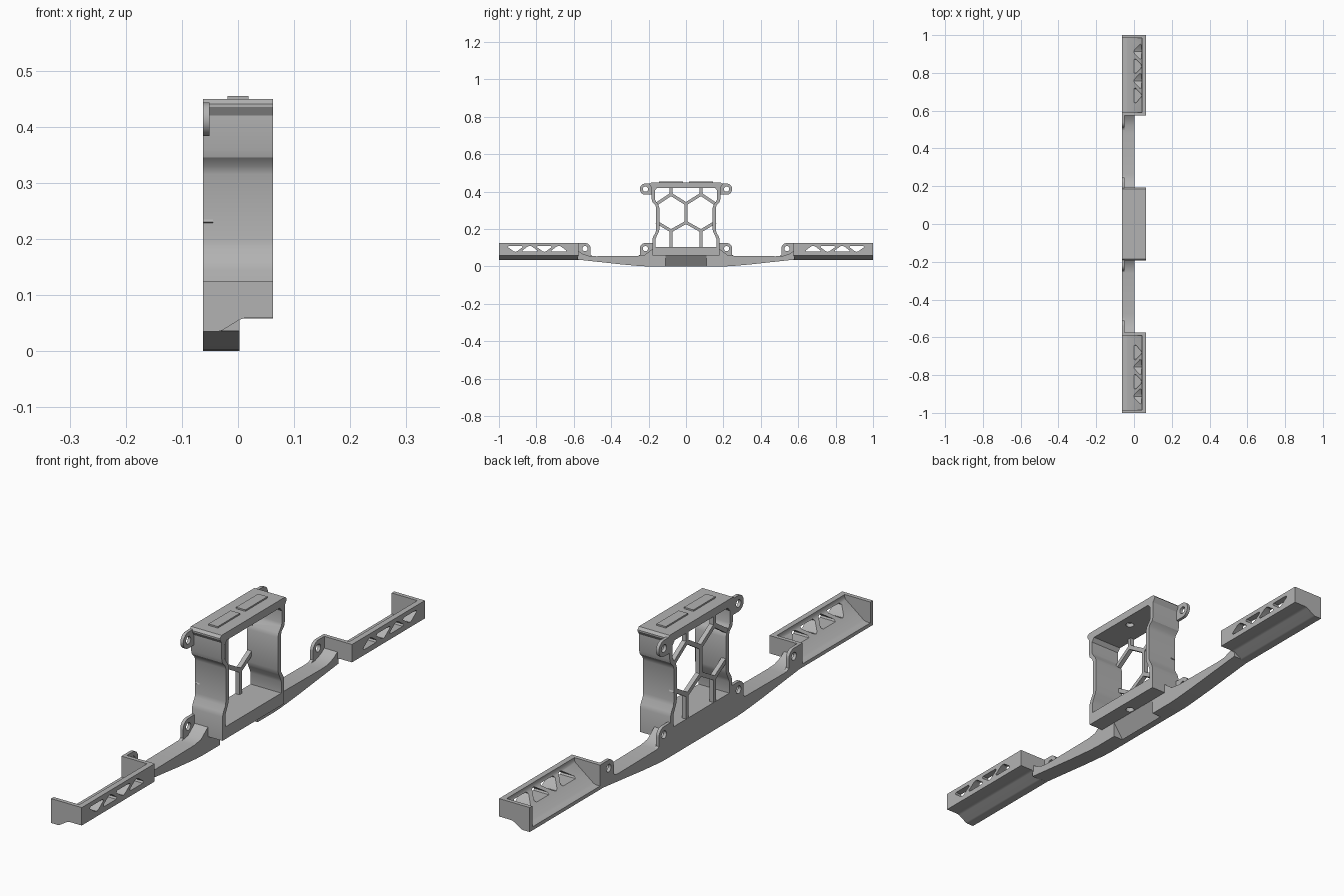
import bpy, math

cube = bpy.data.objects.get("Cube")
if cube:
    bpy.data.objects.remove(cube, do_unlink=True)

grey = bpy.data.materials.new("plain grey")
grey.use_nodes = True
grey.diffuse_color = (0.45, 0.45, 0.45, 1)
grey.node_tree.nodes["Principled BSDF"].inputs["Base Color"].default_value = grey.diffuse_color

BACK, FRONT = -0.0625, 0.0625


def prism(name, pts, axis, lo, hi):
    """Extrude a 2D outline along an axis: x takes (y,z), y takes (x,z), z takes (x,y)."""
    def place(p, t):
        c = list(p)
        c.insert("xyz".index(axis), t)
        return c
    n = len(pts)
    verts = [place(p, t) for t in (lo, hi) for p in pts]
    faces = [list(range(n)), list(range(n, 2 * n))]
    faces += [[i, (i + 1) % n, n + (i + 1) % n, n + i] for i in range(n)]
    mesh = bpy.data.meshes.new(name)
    mesh.from_pydata(verts, [], faces)
    mesh.materials.append(grey)
    ob = bpy.data.objects.new(name, mesh)
    bpy.context.collection.objects.link(ob)
    select(ob)
    bpy.ops.object.mode_set(mode='EDIT')
    bpy.ops.mesh.select_all(action='SELECT')
    bpy.ops.mesh.normals_make_consistent(inside=False)
    bpy.ops.object.mode_set(mode='OBJECT')
    return ob


def select(ob):
    bpy.ops.object.select_all(action='DESELECT')
    ob.select_set(True)
    bpy.context.view_layer.objects.active = ob


def cut(ob, cutter):
    mod = ob.modifiers.new("cut", 'BOOLEAN')
    mod.operation, mod.solver, mod.object = 'DIFFERENCE', 'EXACT', cutter
    select(ob)
    bpy.ops.object.modifier_apply(modifier=mod.name)
    bpy.data.objects.remove(cutter, do_unlink=True)


def finish(ob, mirror=False):
    if mirror:
        mod = ob.modifiers.new("mirror", 'MIRROR')
        mod.use_axis = (False, True, False)
        mod.use_mirror_merge = False
    select(ob)
    bpy.ops.object.shade_smooth_by_angle(angle=math.radians(30))


def arc(cx, cy, r, a0, a1, n):
    angles = [math.radians(a0 + (a1 - a0) * i / n) for i in range(n + 1)]
    return [(cx + r * math.cos(a), cy + r * math.sin(a)) for a in angles]


def circle(cx, cy, r):
    return arc(cx, cy, r, 0, 345, 23)


def both(half):
    """Close an outline by reflecting it across y = 0."""
    return half + [(-y, z) for y, z in reversed(half)]


def box(name, x, y, z):
    return prism(name, [(x[0], y[0]), (x[1], y[0]), (x[1], y[1]), (x[0], y[1])], 'z', *z)


# Waisted box frame, open at front and back
outer = [(0.18, 0.058), (0.18, 0.145), (0.175, 0.16), (0.163, 0.18), (0.16, 0.195),
         (0.16, 0.315), (0.165, 0.33), (0.18, 0.345), (0.184, 0.36), (0.184, 0.42),
         (0.194, 0.435), (0.194, 0.44), (0.185, 0.449)]
inner = [(0.163, 0.103), (0.163, 0.145), (0.158, 0.158), (0.147, 0.18), (0.143, 0.195),
         (0.143, 0.315), (0.148, 0.33), (0.163, 0.35), (0.167, 0.36), (0.167, 0.405), (0.155, 0.42)]
frame = prism("box_frame", both(outer), 'x', BACK, FRONT)
cut(frame, prism("cutter", both(inner), 'x', -0.1, 0.1))
for lo, hi in ((0.05, 0.075), (0.41, 0.435)):
    cut(frame, prism("cutter", circle(0.02, 0, 0.015), 'z', lo, hi))
finish(frame)

# Honeycomb lattice across the back of the frame
bars = [((0.08, 0.43), (0.08, 0.385)), ((0.08, 0.385), (0, 0.335)), ((0.08, 0.385), (0.155, 0.335)),
        ((0, 0.335), (0, 0.235)), ((0, 0.235), (0.08, 0.19)), ((0.155, 0.235), (0.08, 0.19)),
        ((0.08, 0.19), (0.08, 0.09))]
for (y0, z0), (y1, z1) in bars:
    d = math.hypot(y1 - y0, z1 - z0)
    uy, uz = (y1 - y0) / d * 0.008, (z1 - z0) / d * 0.008
    y0, z0, y1, z1 = y0 - uy / 2, z0 - uz / 2, y1 + uy / 2, z1 + uz / 2
    bar = prism("lattice_bar", [(y0 - uz, z0 + uy), (y1 - uz, z1 + uy), (y1 + uz, z1 - uy),
                                (y0 + uz, z0 - uy)], 'x', BACK + 0.001, BACK + 0.018)
    finish(bar, mirror=y0 + y1 > 0.02)

# Raised strips on top
strip = box("top_strip", (-0.019, 0.019), (0.016, 0.145), (0.447, 0.4545))
select(strip)
finish(strip, mirror=True)

# Curved beam joining everything, notched underneath the frame
half = [(0.21, 0), (0.25, 0.002), (0.35, 0.011), (0.45, 0.022), (0.58, 0.036),
        (0.58, 0.085), (0.555, 0.068), (0.52, 0.056), (0.48, 0.054),
        (0.26, 0.056), (0.22, 0.062), (0.19, 0.085), (0.17, 0.1)]
beam = prism("beam", both(half), 'x', BACK, 0.003)
notch = [(-0.035, -0.01), (0.02, -0.01), (0.02, 0.0575), (0.003, 0.0575), (-0.035, 0.003)]
cut(beam, prism("cutter", notch, 'y', -0.11, 0.11))
finish(beam)


# Screw lugs, rounded away from the part they hang on
def lug(name, y, z, wall, side, foot=None):
    pts = [(wall, z + 0.03)] + [(y + side * (p - y), q) for p, q in arc(y, z, 0.03, 90, -90, 14)]
    if foot:
        pts = pts[:9] + [(y + side * 0.03, foot + 0.01), (y + side * 0.045, foot), (wall, foot)]
    else:
        pts.append((wall, z - 0.03))
    ob = prism(name, pts, 'x', BACK, BACK + 0.012)
    cut(ob, prism("cutter", circle(y, z, 0.014), 'x', -0.1, 0))
    finish(ob, mirror=True)


lug("upper_frame_lug", 0.217, 0.413, 0.175, 1)
lug("lower_frame_lug", 0.217, 0.095, 0.172, 1, 0.052)
lug("tray_lug", 0.54, 0.095, 0.585, -1, 0.052)

# End trays: sloped inside, open at the top and back
section = [(BACK, 0.035), (-0.035, 0.035), (-0.028, 0.037), (0.003, 0.056), (0.012, 0.059),
           (FRONT, 0.059), (FRONT, 0.125), (BACK, 0.125)]
hollow = [(-0.08, 0.048), (-0.045, 0.048), (-0.035, 0.052), (0.038, 0.108), (0.042, 0.115),
          (0.042, 0.14), (-0.08, 0.14)]
tray = prism("end_tray", section, 'y', 0.575, 1.0)
cut(tray, prism("cutter", hollow, 'y', 0.59, 0.985))

# Alternating triangular windows with clipped corners
for i in range(4):
    y, s = 0.68 + 0.0775 * i, (1 if i % 2 == 0 else -1)
    window = [(-0.036, -0.015), (0.036, -0.015), (0.04, -0.009), (0.01, 0.013),
              (0, 0.016), (-0.01, 0.013), (-0.04, -0.009)]
    cut(tray, prism("cutter", [(y + a, 0.094 + s * b) for a, b in window], 'x', -0.1, 0.1))
finish(tray, mirror=True)
